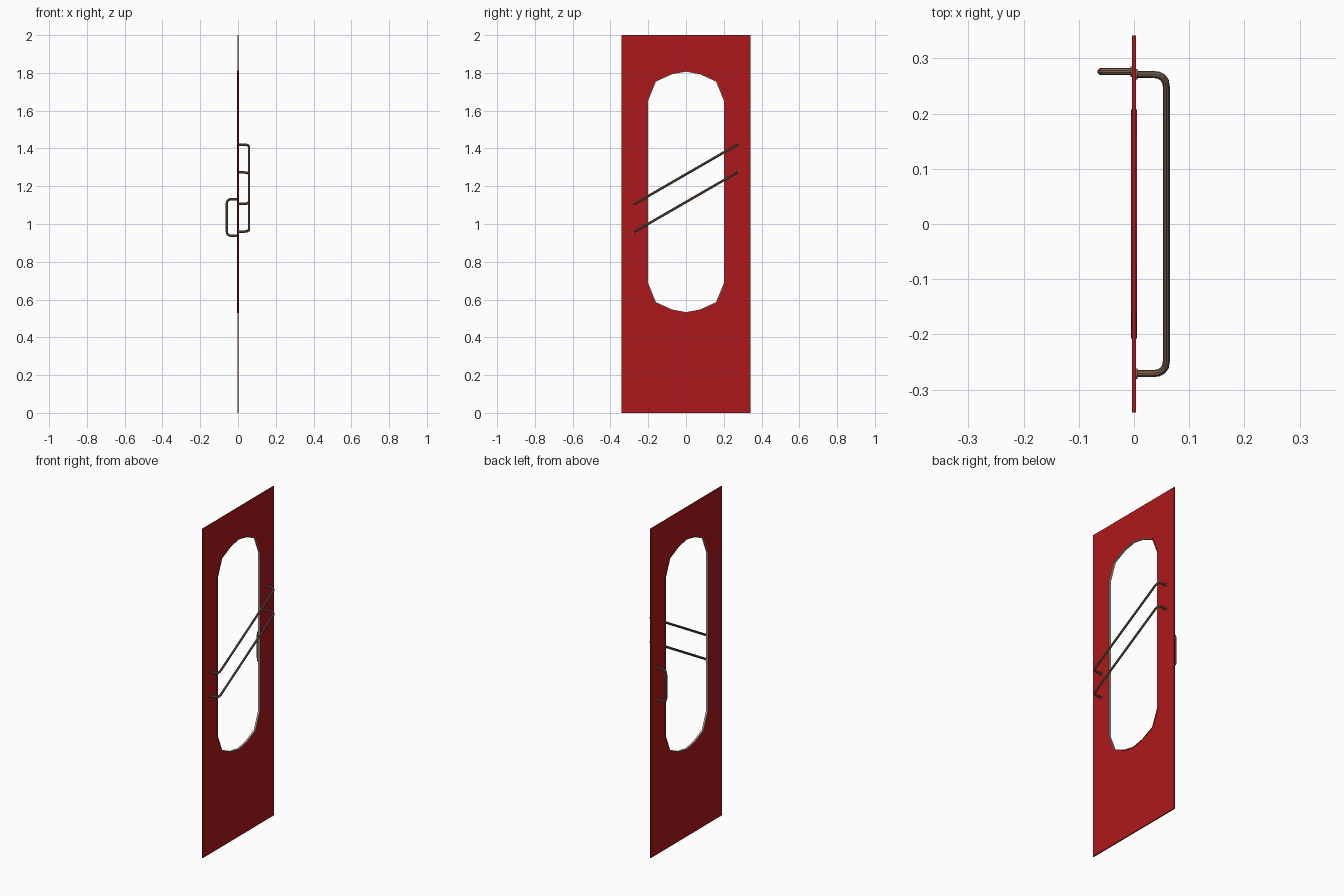
import bpy, bmesh, math
from mathutils import Vector

if "Cube" in bpy.data.objects:
    bpy.data.objects.remove(bpy.data.objects["Cube"])


def material(name, rgb):
    m = bpy.data.materials.new(name)
    m.diffuse_color = (*rgb, 1)
    m.use_nodes = True
    m.node_tree.nodes["Principled BSDF"].inputs["Base Color"].default_value = m.diffuse_color
    return m


RED = material("red paint", (0.42, 0.0095, 0.011))
BRONZE = material("bronze metal", (0.20, 0.125, 0.08))
GREY = material("pale grey seal", (0.40, 0.42, 0.36))


def make(name, bm, mat):
    bmesh.ops.recalc_face_normals(bm, faces=bm.faces)
    me = bpy.data.meshes.new(name)
    bm.to_mesh(me)
    bm.free()
    me.materials.append(mat)
    ob = bpy.data.objects.new(name, me)
    bpy.context.collection.objects.link(ob)
    return ob


# Window outline: one quarter, mirrored to a full loop
CZ = 1.17
quarter = [(0.204, 0.482), (0.161, 0.586), (0.075, 0.625)]
top = quarter + [(0, 0.639)] + [(-y, z) for y, z in reversed(quarter)]
outline = top + [(-y, -z) for y, z in top]
outline = [(y, z + CZ) for y, z in outline]


def ring_solid(name, outer, inner, half, mat):
    """Flat plate between two loops with equal point counts."""
    bm = bmesh.new()
    loops = [[bm.verts.new((x, y, z)) for y, z in pts]
             for pts, x in ((outer, half), (inner, half), (inner, -half), (outer, -half))]
    n = len(outer)
    for k in range(4):
        a, b = loops[k], loops[(k + 1) % 4]
        for i in range(n):
            j = (i + 1) % n
            bm.faces.new((a[i], a[j], b[j], b[i]))
    return make(name, bm, mat)


def scaled(dist):
    """Window outline grown or shrunk by about dist."""
    return [(y * (1 + dist / 0.204), CZ + (z - CZ) * (1 + dist / 0.639)) for y, z in outline]


# Door panel: outer points of the rectangle, matched one for one to the window
W = 0.3415
outer = []
for i, (y, z) in enumerate(outline):
    k = i % 7
    zt = 2.0 if i < 7 else 0.0
    s = 1 if i < 7 else -1
    outer.append((s * (W, W, 0.15, 0, -0.15, -W, -W)[k],
                  z if k in (0, 6) else zt))
ring_solid("door_panel", outer, outline, 0.0035, RED)

# Raised red lip round the window, and a thin pale seal inside it
ring_solid("window_lip", scaled(0.003), outline, 0.0055, RED)
ring_solid("window_seal", outline, scaled(-0.0025), 0.0055, GREY)


def rounded(points, r, steps=4):
    """Round the inner corners of a path."""
    pts = [Vector(p) for p in points]
    out = [pts[0]]
    for a, b, c in zip(pts, pts[1:], pts[2:]):
        p, q = b + (a - b).normalized() * r, b + (c - b).normalized() * r
        for i in range(steps + 1):
            t = i / steps
            out.append(p * (1 - t) ** 2 + b * 2 * t * (1 - t) + q * t * t)
    return out + [pts[-1]]


def tube(name, points, r, bend, sides=10):
    path = rounded(points, bend)
    normal = (path[-1] - path[0]).cross(Vector((1, 0, 0))).normalized()
    bm = bmesh.new()
    rings = []
    for i, p in enumerate(path):
        t = (path[min(i + 1, len(path) - 1)] - path[max(i - 1, 0)]).normalized()
        side = normal.cross(t)
        rings.append([bm.verts.new(p + r * (normal * math.cos(a) + side * math.sin(a)))
                      for a in (math.tau * k / sides for k in range(sides))])
    for a, b in zip(rings, rings[1:]):
        for k in range(sides):
            j = (k + 1) % sides
            bm.faces.new((a[k], a[j], b[j], b[k]))
    bm.faces.new(rings[0])
    bm.faces.new(rings[-1])
    make(name, bm, BRONZE)


def flange(name, x, y, z):
    bm = bmesh.new()
    bmesh.ops.create_cone(bm, cap_ends=True, segments=12, radius1=0.0095,
                          radius2=0.0095, depth=0.004)
    for v in bm.verts:
        v.co = Vector((v.co.z + x, v.co.x + y, v.co.y + z))
    make(name, bm, BRONZE)


def handle(name, x, a, b):
    """U-shaped handle standing off the door from point a to point b (y, z)."""
    tube(name, [(0, *a), (x, *a), (x, *b), (0, *b)], 0.0066, 0.026)
    for p in (a, b):
        flange(name + "_flange", math.copysign(0.0045, x), *p)


# Two slanted push bars on one side, an upright pull handle on the other
for label, dz in (("lower", 0), ("upper", 0.147)):
    handle(label + "_push_bar", 0.0585, (-0.271, 0.96 + dz), (0.271, 1.273 + dz))
handle("pull_handle", -0.0595, (0.276, 0.937), (0.276, 1.132))
